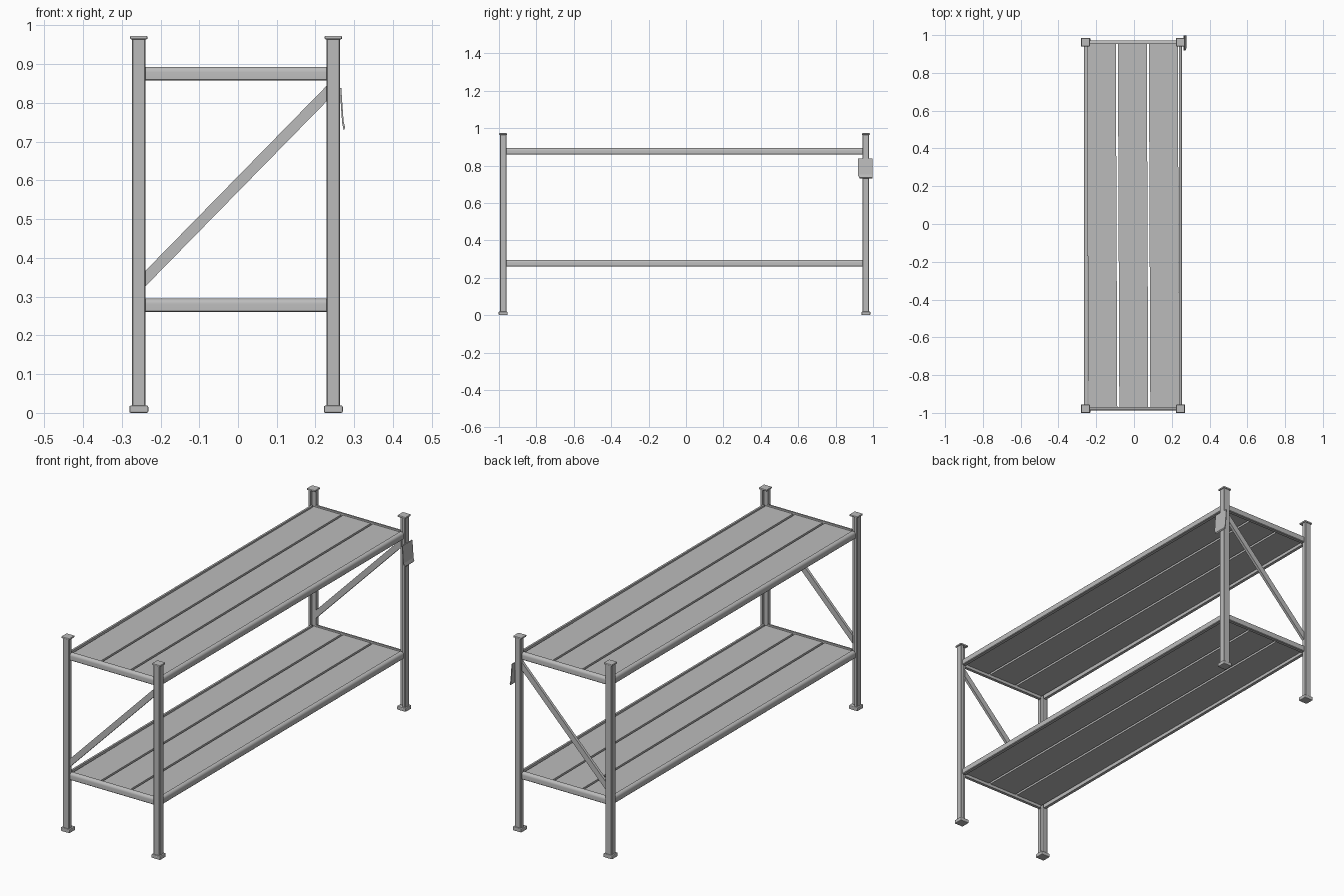
import bpy, bmesh, math
from mathutils import Vector

old = bpy.data.objects.get("Cube")
if old:
    bpy.data.objects.remove(old, do_unlink=True)

steel = bpy.data.materials.new("grey steel")
steel.use_nodes = True
GREY = (0.5, 0.5, 0.5, 1)
steel.diffuse_color = GREY
steel.node_tree.nodes["Principled BSDF"].inputs["Base Color"].default_value = GREY

CX, CY = -0.005, -0.008      # centre of the frame
HX, HY = 0.251, 0.97         # half spacing of the posts
POST = 0.0175                # half width of a post


def prism(name, outline, place, start, end, smooth=False):
    """Sweep a 2D outline between two stations; place(u, v, t) gives the point."""
    bm = bmesh.new()
    rings = [[bm.verts.new(place(u, v, t)) for u, v in outline] for t in (start, end)]
    n = len(outline)
    bm.faces.new(rings[0])
    bm.faces.new(rings[1])
    for i in range(n):
        j = (i + 1) % n
        bm.faces.new((rings[0][i], rings[0][j], rings[1][j], rings[1][i]))
    bmesh.ops.recalc_face_normals(bm, faces=bm.faces)
    mesh = bpy.data.meshes.new(name)
    bm.to_mesh(mesh)
    bm.free()
    mesh.materials.append(steel)
    obj = bpy.data.objects.new(name, mesh)
    bpy.context.collection.objects.link(obj)
    if smooth:
        bpy.ops.object.select_all(action='DESELECT')
        obj.select_set(True)
        bpy.context.view_layer.objects.active = obj
        bpy.ops.object.shade_smooth_by_angle(angle=math.radians(40))
    return obj


def box(name, center, size):
    c, h = Vector(center), Vector(size) / 2
    square = [(-1, -1), (1, -1), (1, 1), (-1, 1)]
    return prism(name, square,
                 lambda u, v, t: c + Vector((u * h.x, v * h.y, t * h.z)), -1, 1)


def bevel(obj, width, segments=1):
    mod = obj.modifiers.new("rounded edges", 'BEVEL')
    mod.width, mod.segments = width, segments


# Posts: square tubes with a notched inner corner, plus feet and caps
B, N = 0.003, 0.004
P = POST
post_outline = [(-P, N), (-P, B - P), (B - P, -P), (P - B, -P), (P, B - P),
                (P, P - B), (P - B, P), (N, P), (N, N)]
for sx, side in ((1, "left"), (-1, "right")):
    for sy, end in ((-1, "front"), (1, "back")):
        x, y = CX + sx * HX, CY + sy * HY
        tag = f"{end}_{side}"
        # first axis points outward in x, second inward in y
        prism("post_" + tag, [(u, v) for u, v in post_outline],
              lambda u, v, t: (x + sx * u, y - sy * v, t), 0.01, 0.968)
        bevel(box("foot_" + tag, (x, y, 0.0095), (0.049, 0.047, 0.019)), 0.004, 2)
        bevel(box("cap_" + tag, (x, y, 0.9685), (0.045, 0.043, 0.009)), 0.003, 2)

# Beams: rounded outer shoulder, flat inner face
W = 0.009
beam_outline = [(-W, 0), (W - 0.003, 0), (W, 0.003), (W, 0.021)]
for k in range(1, 6):
    a = math.pi / 2 * k / 5
    beam_outline.append((W - 0.012 * (1 - math.cos(a)), 0.021 + 0.014 * math.sin(a)))
beam_outline.append((-W, 0.035))

for level, z in (("lower", 0.26), ("upper", 0.858)):
    for s, side, end in ((1, "left", "back"), (-1, "right", "front")):
        prism(f"{level}_{side}_beam", beam_outline,
              lambda u, v, t: (CX + s * (HX + u), t, z + v),
              CY - HY + P, CY + HY - P, True)
        prism(f"{level}_{end}_beam", beam_outline,
              lambda u, v, t: (t, CY + s * (HY + u), z + v),
              CX - HX + P, CX + HX - P, True)
    # Deck boards, laid very slightly askew so narrow gaps show
    for i in (-1, 0, 1):
        board = box(f"{level}_board_{i + 2}", (0, 0, 0), (0.153, 1.925, 0.012))
        board.location = (CX + i * 0.164, CY, z + 0.021)
        board.rotation_euler.z = 0.004

# Diagonal end braces, rising towards the left side
rise, half = 0.485, 0.02
for s, end in ((-1, "front"), (1, "back")):
    x0, x1 = CX - HX + P - 0.004, CX + HX - P + 0.004
    prism(f"{end}_brace", [(-0.007, -half), (0.007, -half), (0.007, half), (-0.007, half)],
          lambda u, v, t: (x0 + (x1 - x0) * t, CY + s * HY + u, 0.343 + rise * t + v), 0, 1)

# Load plate hung on the back left post: leaning sheet with a flared lower lip
px = CX + HX + P
sheet = [(px - 0.001, 0.838), (px + 0.003, 0.838), (px + 0.009, 0.752), (px + 0.0135, 0.735),
         (px + 0.009, 0.73), (px + 0.005, 0.75)]
plate = prism("load_plate", sheet, lambda u, v, t: (u, t, v), 0.919, 0.998)
# clip the plate's lower front corner
bm = bmesh.new()
bm.from_mesh(plate.data)
for v in bm.verts:
    if v.co.y < 0.95 and v.co.z < 0.74:
        v.co.y += 0.01
bm.to_mesh(plate.data)
bm.free()
